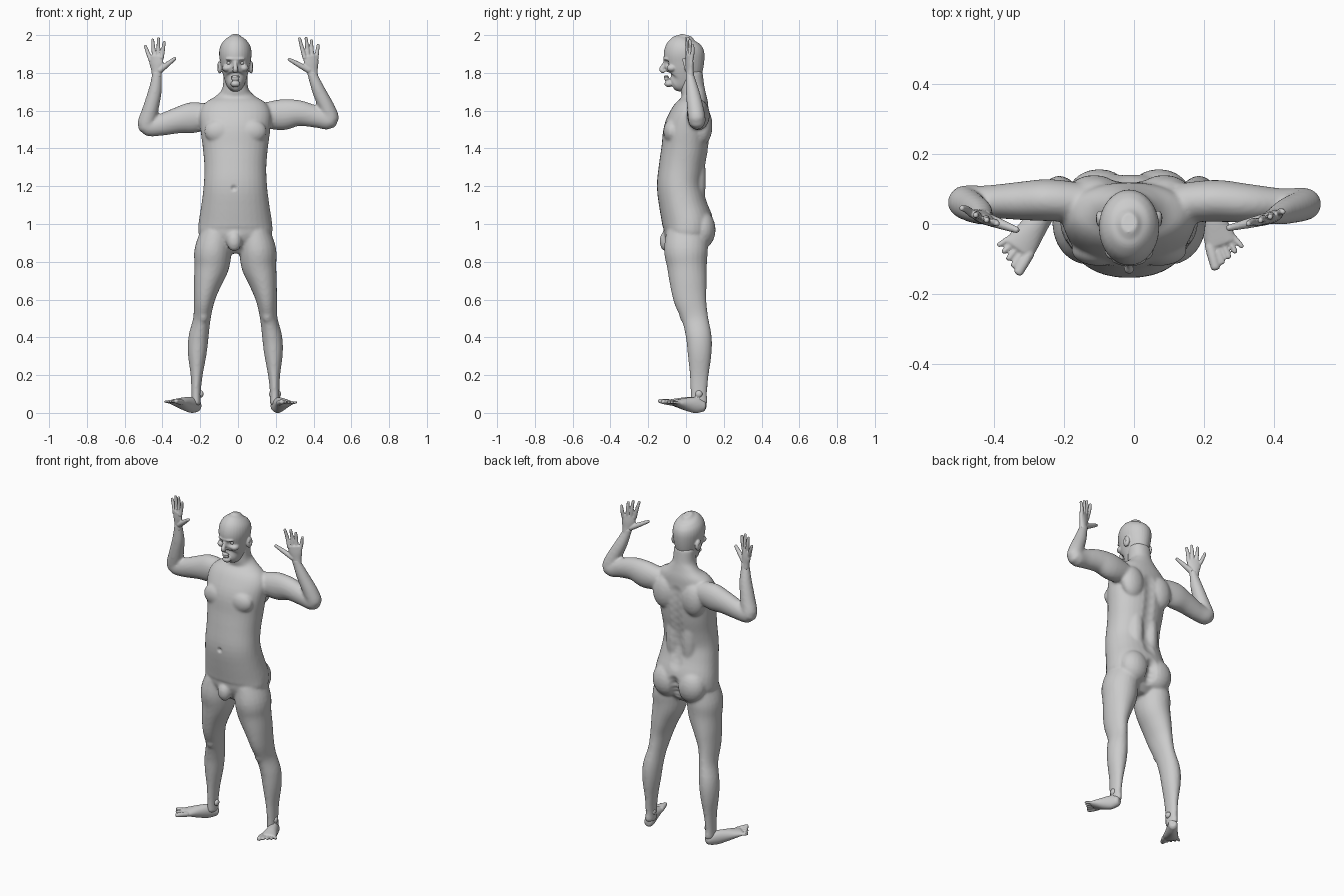
import bpy
import bmesh
import math
from mathutils import Vector, Matrix

cube = bpy.data.objects.get("Cube")
if cube:
    bpy.data.objects.remove(cube, do_unlink=True)

skin = bpy.data.materials.new("plain grey")
skin.use_nodes = True
GREY = (0.6, 0.6, 0.6, 1)
skin.diffuse_color = GREY
skin.node_tree.nodes["Principled BSDF"].inputs["Base Color"].default_value = GREY

MID = -0.014            # centre line of the body
SIDES = (-1, 1)
X_AXIS, Y_AXIS = Vector((1, 0, 0)), Vector((0, 1, 0))


def resample(rings, steps=4):
    """Smooth a list of rings with a Catmull-Rom spline."""
    pts = [Vector(r) for r in rings]
    out = []
    for i in range(len(pts) - 1):
        p, q = pts[i], pts[i + 1]
        before, after = pts[max(i - 1, 0)], pts[min(i + 2, len(pts) - 1)]
        for k in range(steps):
            t = k / steps
            m, n = (q - before) / 2, (after - p) / 2
            out.append(p * (2*t**3 - 3*t**2 + 1) + m * (t**3 - 2*t**2 + t)
                       + q * (3*t**2 - 2*t**3) + n * (t**3 - t**2))
    return out + [pts[-1]]


def loft(bm, rings, ref=X_AXIS, sides=24, power=1.0):
    """Closed tube through rings (x, y, z, radius along ref, other radius)."""
    rings = resample(rings)
    centres = [Vector(r[:3]) for r in rings]
    last = len(rings) - 1
    sections = []
    for i, ring in enumerate(rings):
        t = (centres[min(i + 1, last)] - centres[max(i - 1, 0)]).normalized()
        u = (ref - t * ref.dot(t)).normalized()
        sections.append((centres[i], u, t.cross(u), ring[3], ring[4], t))

    # rounded ends
    def tip(section, way):
        c, u, v, a, b, t = section
        return (c + t * way * 0.4 * min(a, b), u, v, a * 0.6, b * 0.6, t)
    sections = [tip(sections[0], -1)] + sections + [tip(sections[-1], 1)]

    def bend(w):
        return math.copysign(abs(w) ** power, w)
    loops = []
    for c, u, v, a, b, t in sections:
        angles = [math.tau * k / sides for k in range(sides)]
        loops.append([bm.verts.new(c + u * a * bend(math.cos(w)) + v * b * bend(math.sin(w)))
                      for w in angles])
    for lower, upper in zip(loops, loops[1:]):
        for k in range(sides):
            n = (k + 1) % sides
            bm.faces.new((lower[k], lower[n], upper[n], upper[k]))
    bm.faces.new(loops[0][::-1])
    bm.faces.new(loops[-1])


def blob(bm, centre, radii):
    matrix = Matrix.Translation(centre) @ Matrix.Diagonal((*radii, 1))
    bmesh.ops.create_uvsphere(bm, u_segments=20, v_segments=12, radius=1, matrix=matrix)


def pair(bm, offset, y, z, radii):
    for s in SIDES:
        blob(bm, (MID + s * offset, y, z), radii)


def fuse(name, bm, voxel, smoothing, dents=()):
    """Merge overlapping volumes into one skin, then press in the dents."""
    bmesh.ops.recalc_face_normals(bm, faces=bm.faces)
    mesh = bpy.data.meshes.new(name)
    bm.to_mesh(mesh)
    bm.free()
    ob = bpy.data.objects.new(name, mesh)
    bpy.context.collection.objects.link(ob)
    remesh = ob.modifiers.new("merge", 'REMESH')
    remesh.mode = 'VOXEL'
    remesh.voxel_size = voxel
    relax = ob.modifiers.new("relax", 'SMOOTH')
    relax.factor, relax.iterations = 0.5, smoothing
    graph = bpy.context.evaluated_depsgraph_get()
    merged = bpy.data.meshes.new_from_object(ob.evaluated_get(graph))
    ob.modifiers.clear()
    ob.data = merged
    for centre, radius, push in dents:
        centre, push = Vector(centre), Vector(push)
        for v in merged.vertices:
            d = (v.co - centre).length / radius
            if d < 1:
                v.co += push * (1 - d * d) ** 2
    merged.materials.clear()
    merged.materials.append(skin)
    merged.shade_smooth()
    return ob


# Torso and neck: depth centre, height, half width, half depth
body = bmesh.new()
torso = [(.005, .88, .13, .09), (.005, .94, .19, .122), (.01, 1.0, .195, .135),
         (-.015, 1.1, .18, .127), (-.032, 1.2, .168, .122), (-.022, 1.3, .164, .122),
         (-.006, 1.4, .172, .124), (.004, 1.5, .185, .122), (.022, 1.58, .19, .104),
         (.04, 1.64, .16, .08), (.042, 1.68, .1, .065), (.034, 1.72, .068, .064),
         (.028, 1.8, .064, .06)]
loft(body, [(MID, *ring) for ring in torso], sides=32, power=.92)
pair(body, .085, -.075, 1.49, (.08, .045, .065))     # chest
pair(body, .1, .09, 1.52, (.075, .05, .1))           # shoulder blades
pair(body, .05, .06, 1.24, (.05, .045, .2))          # lower back
pair(body, .085, .085, .97, (.09, .072, .1))         # buttocks
blob(body, (MID - .006, -.105, .91), (.04, .035, .055))

# Legs
leg = [(.1, .005, .95, .085, .11), (.118, 0, .86, .098, .116), (.125, .005, .78, .093, .106),
       (.147, .012, .69, .074, .098), (.165, .022, .6, .056, .087), (.177, .048, .5, .046, .07),
       (.195, .068, .4, .053, .068), (.202, .072, .31, .049, .063), (.205, .07, .2, .032, .05),
       (.208, .068, .11, .025, .044), (.208, .07, .05, .026, .045)]
for s in SIDES:
    loft(body, [(MID + s * x, *rest) for x, *rest in leg])
    blob(body, (MID + s * .17, -.005, .52), (.03, .03, .045))   # kneecap

# Arms: joint centres for each side share the same thicknesses
thickness = [(.055, .065), (.06, .082), (.055, .069), (.046, .056), (.046, .05),
             (.044, .043), (.036, .036), (.023, .027), (.02, .026)]
arms = {
    "right": [(-.14, .06, 1.57), (-.24, .068, 1.563), (-.32, .066, 1.548), (-.42, .064, 1.522),
              (-.482, .064, 1.522), (-.465, .05, 1.6), (-.44, .035, 1.7), (-.43, .022, 1.78),
              (-.428, .02, 1.81)],
    "left": [(.13, .06, 1.575), (.23, .066, 1.578), (.32, .06, 1.587), (.42, .056, 1.565),
             (.484, .058, 1.552), (.472, .05, 1.61), (.43, .035, 1.7), (.398, .022, 1.78),
             (.39, .02, 1.81)],
}
for joints in arms.values():
    loft(body, [(*p, *r) for p, r in zip(joints, thickness)], ref=Y_AXIS)

groove = [((MID, .11, 1.1 + .05 * k), .05, (0, -.009, 0)) for k in range(10)]
cleft = [((MID, .13, .89 + .035 * k), .045, (0, -.022, 0)) for k in range(4)]
navel = [((MID - .008, -.15, 1.19), .02, (0, .012, 0))]
fuse("body", body, .008, 6, groove + cleft + navel)

# Head: depth centre, height, half width, half depth
head = bmesh.new()
skull = [(-.06, 1.737, .036, .042), (-.03, 1.76, .054, .076), (-.015, 1.8, .068, .096),
         (-.01, 1.85, .079, .105), (-.01, 1.9, .086, .108), (-.008, 1.94, .08, .098),
         (-.004, 1.97, .06, .075), (0, 1.986, .036, .046)]
loft(head, [(MID, *ring) for ring in skull], sides=32)
loft(head, [(MID, -.108, 1.865, .009, .01), (MID, -.117, 1.84, .01, .012),
            (MID, -.129, 1.818, .014, .014), (MID, -.116, 1.806, .015, .01)])   # nose
blob(head, (MID, -.1, 1.874), (.052, .021, .011))     # brow
blob(head, (MID, -.105, 1.78), (.026, .014, .007))    # upper lip
blob(head, (MID, -.103, 1.767), (.023, .014, .007))   # lower lip
blob(head, (MID, -.092, 1.742), (.026, .022, .018))   # chin
pair(head, .045, -.075, 1.825, (.025, .028, .02))     # cheekbones
pair(head, .083, .015, 1.83, (.013, .024, .034))      # ears
sockets = [((MID + s * .033, -.102, 1.852), .024, (0, .016, 0)) for s in SIDES]
ear_hollows = [((MID + s * .097, .012, 1.833), .016, (-s * .008, 0, 0)) for s in SIDES]
fuse("head", head, .0045, 3, sockets + ear_hollows)
eyes = bmesh.new()
pair(eyes, .033, -.084, 1.852, (.014, .013, .01))
fuse("eyes", eyes, .0025, 1)

# Hands: thumb direction, then tips from index to little finger, then thumb tip
hands = {
    "right": ((.9, -.42, 0), [(-.39, 0, 1.965), (-.42, .01, 1.985), (-.452, .025, 1.978),
                              (-.492, .045, 1.945)], (-.332, -.018, 1.878)),
    "left": ((-.94, -.34, 0), [(.325, 0, 1.985), (.36, .01, 1.988), (.388, .02, 1.975),
                               (.425, .035, 1.95)], (.268, -.012, 1.873)),
}
for side, (across, tips, thumb_tip) in hands.items():
    bm = bmesh.new()
    u = Vector(across).normalized()
    wrist = Vector(arms[side][-2])
    knuckles = (tips[1][0] + tips[2][0]) / 2
    knuckles = Vector((knuckles * .6 + wrist.x * .4, .016, 1.89))
    palm = [(0, .026, .021), (.3, .03, .018), (.65, .04, .017), (1, .041, .013)]
    loft(bm, [(*wrist.lerp(knuckles, t), a, b) for t, a, b in palm], ref=u)
    for i, end in enumerate(tips):
        end = Vector(end)
        base = knuckles + u * (.032 - .021 * i) - Vector((0, 0, .012 + .004 * i))
        middle = base.lerp(end, .55) + Vector((0, .004, 0))
        loft(bm, [(*base, .012, .012), (*middle, .0105, .0105), (*end, .008, .008)], ref=u, sides=12)
    base = wrist.lerp(knuckles, .3) + u * .018
    end = Vector(thumb_tip)
    loft(bm, [(*base, .018, .017), (*base.lerp(end, .5), .014, .014), (*end, .009, .009)],
         ref=Y_AXIS, sides=12)
    fuse(side + "_hand", bm, .004, 2)

# Feet: heel and ball-of-toes points, with the big toe on the inner side
feet = {"right": ((-.214, .092, .036), (-.343, -.09, .06), -1),
        "left": ((.196, .092, .036), (.256, -.075, .055), 1)}
sole = [(0, .026, .03), (.22, .03, .042), (.5, .036, .036), (.75, .044, .024), (.9, .046, .016)]
for side, (heel, toe, s) in feet.items():
    bm = bmesh.new()
    heel, toe = Vector(heel), Vector(toe)
    ahead = (toe - heel).normalized()
    inner = Vector((ahead.y, -ahead.x, 0)).normalized() * s
    loft(bm, [(*heel.lerp(toe, t), a, b) for t, a, b in sole], ref=inner)
    for i in range(5):
        r = .015 if i == 0 else .0105 - .0006 * i
        base = heel.lerp(toe, .85) + inner * (.033 - .018 * i)
        end = base + ahead * (.068 - .008 * i) + inner * (.006 - .005 * i)
        loft(bm, [(*base, r, r), (*base.lerp(end, .5), r, r), (*end, r * .9, r * .8)],
             ref=inner, sides=12)
    # ankle bones
    for way in SIDES:
        blob(bm, Vector((heel.x, .068, .1)) + X_AXIS * way * .018, (.014, .02, .02))
    fuse(side + "_foot", bm, .0045, 2)
